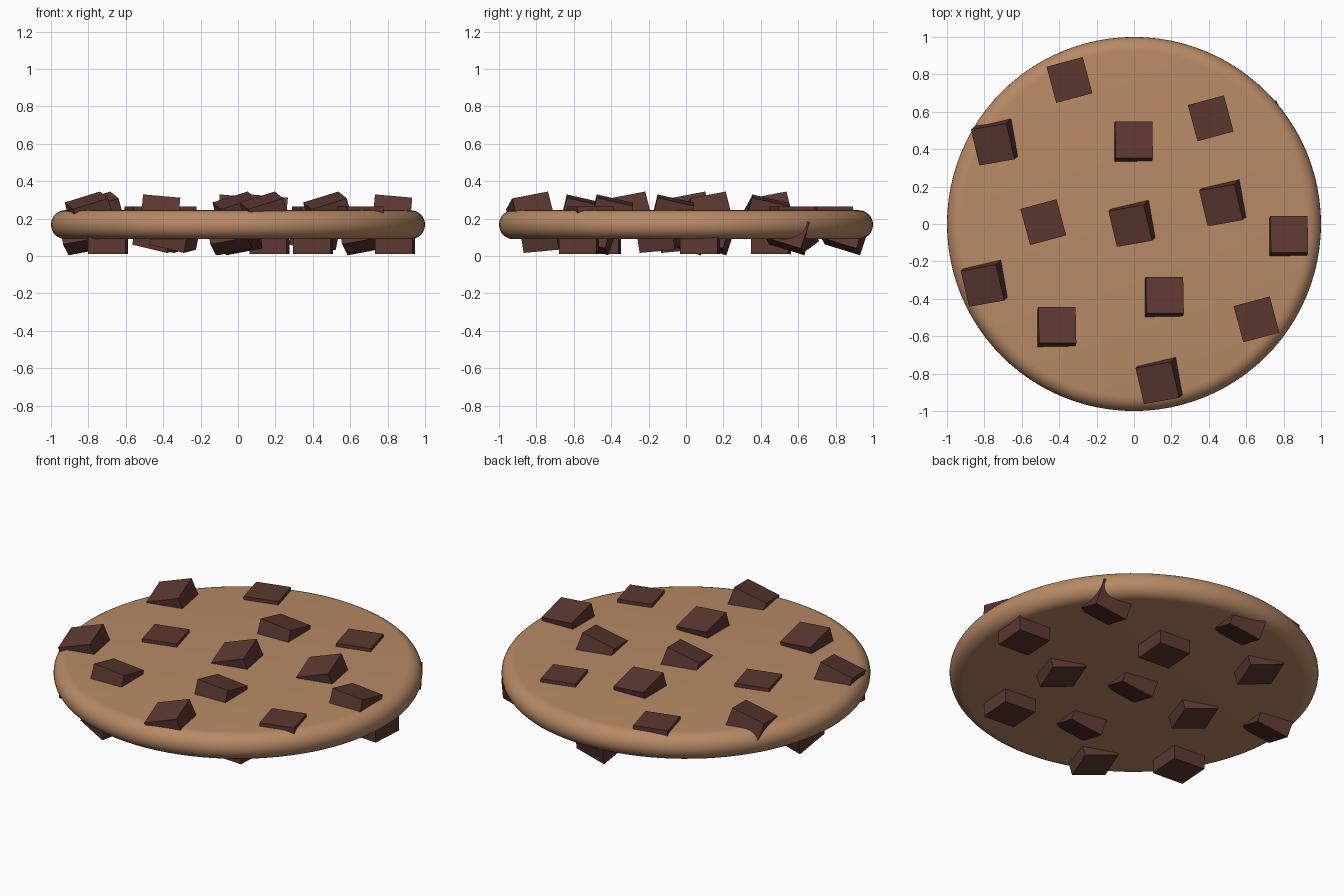
import bpy, bmesh, math
from mathutils import Matrix, Vector, Euler

default = bpy.data.objects.get("Cube")
if default:
    bpy.data.objects.remove(default, do_unlink=True)


def material(name, rgb):
    mat = bpy.data.materials.new(name)
    mat.use_nodes = True
    mat.diffuse_color = (*rgb, 1)
    mat.node_tree.nodes["Principled BSDF"].inputs["Base Color"].default_value = (*rgb, 1)
    return mat


def add_object(name, bm, mat):
    mesh = bpy.data.meshes.new(name)
    bm.to_mesh(mesh)
    bm.free()
    mesh.materials.append(mat)
    obj = bpy.data.objects.new(name, mesh)
    bpy.context.collection.objects.link(obj)
    return obj


dough = material("baked_dough", (0.48, 0.255, 0.13))
chocolate = material("dark_chocolate", (0.105, 0.039, 0.03))

# Biscuit: a flat disc with a fully rounded rim
BOTTOM, TOP = 0.09, 0.245
radius = (TOP - BOTTOM) / 2
middle = (TOP + BOTTOM) / 2
SEGMENTS, STEPS = 96, 14
bm = bmesh.new()
rings = []
for i in range(STEPS + 1):
    a = math.pi * (i / STEPS - 0.5)
    r, z = 1 - radius + radius * math.cos(a), middle + radius * math.sin(a)
    rings.append([bm.verts.new((r * math.cos(t), r * math.sin(t), z))
                  for t in (math.tau * k / SEGMENTS for k in range(SEGMENTS))])
for low, high in zip(rings, rings[1:]):
    for k in range(SEGMENTS):
        n = (k + 1) % SEGMENTS
        bm.faces.new((low[k], low[n], high[n], high[k]))
bm.faces.new(rings[-1])
bm.faces.new(rings[0][::-1])
for face in bm.faces:
    face.smooth = True
add_object("biscuit", bm, dough)

# Chocolate chunks: (tilt in degrees, height of top centre, top centres)
SIZE, THICK = 0.2, 0.15
chunk_groups = {
    "flat_chunk": ((0, 0, 15), 0.265,
                   [(-0.345, 0.77), (0.41, 0.565), (-0.485, 0.01), (0.655, -0.51)]),
    "forward_chunk": ((-13, 5, 0), 0.298,
                      [(0, 0.45), (0.165, -0.38), (-0.41, -0.54), (0.83, -0.055)]),
    "leaning_chunk": ((11, -17, 10), 0.297,
                      [(-0.755, 0.425), (-0.02, -0.01), (0.465, 0.1),
                       (-0.81, -0.33), (0.125, -0.85)]),
}

# The lower layer repeats the upper one, turned and lowered
layers = {
    "upper": Matrix.Identity(4),
    "lower": Matrix.Translation((0, 0, -0.105)) @ Matrix.Rotation(math.radians(-109), 4, "Z"),
}
block = (Matrix.Translation((0, 0, -THICK / 2))
         @ Matrix.Diagonal((SIZE, SIZE, THICK, 1)))
for layer, placement in layers.items():
    for name, (tilt, height, centres) in chunk_groups.items():
        turn = Euler([math.radians(a) for a in tilt]).to_matrix().to_4x4()
        for i, (x, y) in enumerate(centres, 1):
            bm = bmesh.new()
            spot = Matrix.Translation(Vector((x, y, height)))
            bmesh.ops.create_cube(bm, size=1, matrix=placement @ spot @ turn @ block)
            add_object(f"{layer}_{name}_{i}", bm, chocolate)
